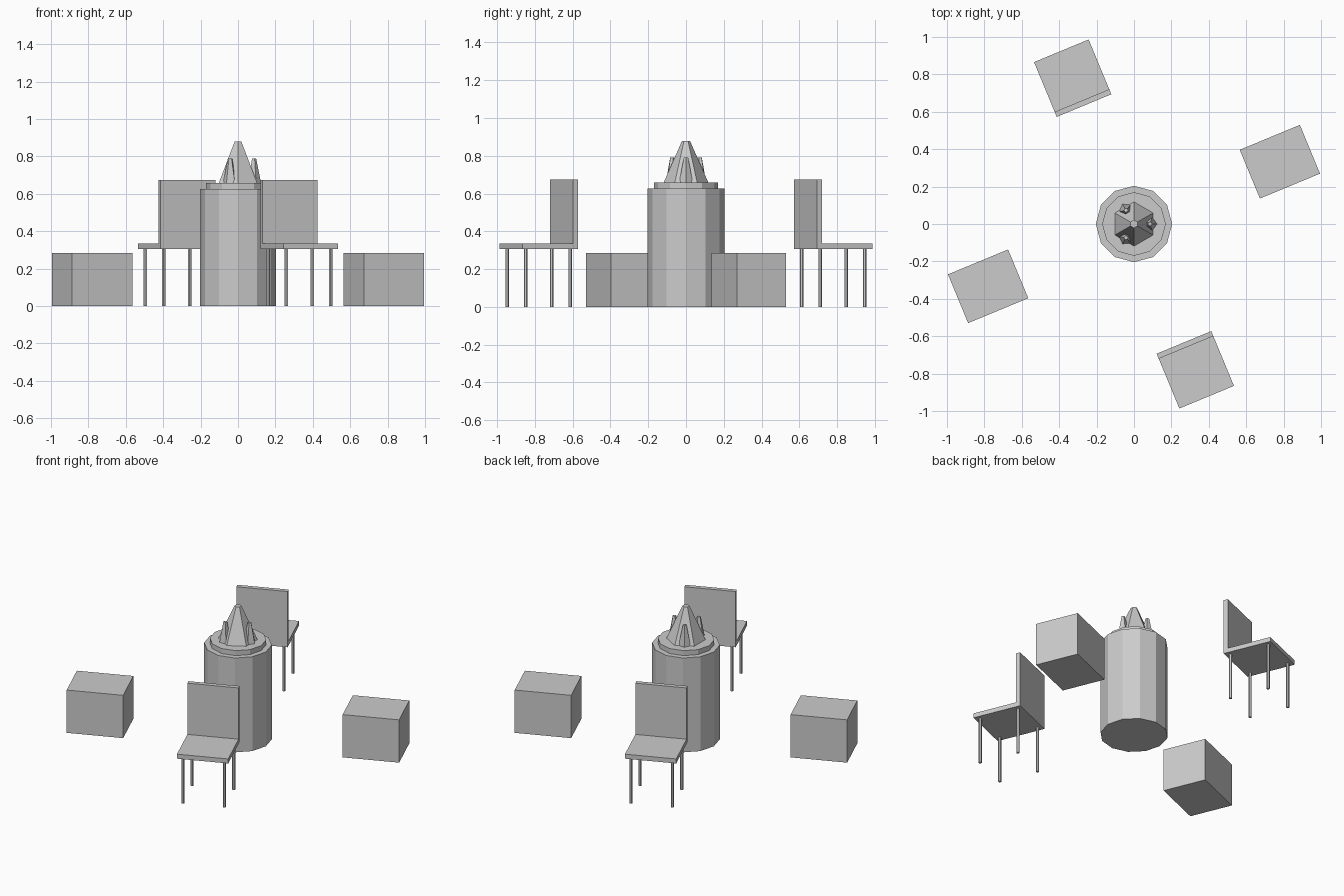
import bpy, math
from mathutils import Matrix, Vector

cube = bpy.data.objects.get("Cube")
if cube:
    bpy.data.objects.remove(cube, do_unlink=True)

GREY = (0.6, 0.6, 0.6, 1.0)
mat = bpy.data.materials.new("plain grey")
mat.use_nodes = True
mat.diffuse_color = GREY
mat.node_tree.nodes["Principled BSDF"].inputs["Base Color"].default_value = GREY


def add_mesh(name, verts, faces, matrix):
    mesh = bpy.data.meshes.new(name)
    mesh.from_pydata([matrix @ Vector(v) for v in verts], [], faces)
    mesh.materials.append(mat)
    obj = bpy.data.objects.new(name, mesh)
    bpy.context.collection.objects.link(obj)
    return obj


def frustum(name, sides, r0, r1, z0, z1, x=0, y=0, start=0, matrix=Matrix()):
    """Flat-sided tapered column; start is the angle of the first corner."""
    verts = []
    for r, z in ((r0, z0), (r1, z1)):
        for i in range(sides):
            a = start + math.tau * i / sides
            verts.append((x + r * math.cos(a), y + r * math.sin(a), z))
    faces = [(i, (i + 1) % sides, sides + (i + 1) % sides, sides + i) for i in range(sides)]
    faces += [tuple(reversed(range(sides))), tuple(range(sides, 2 * sides))]
    return add_mesh(name, verts, faces, matrix)


def box(name, x0, x1, y0, y1, z0, z1, matrix):
    verts = [(x, y, z) for z in (z0, z1) for x, y in ((x0, y0), (x1, y0), (x1, y1), (x0, y1))]
    faces = [(3, 2, 1, 0), (4, 5, 6, 7)] + [(i, (i + 1) % 4, 4 + (i + 1) % 4, 4 + i) for i in range(4)]
    return add_mesh(name, verts, faces, matrix)


# Central pedestal with its collar and spire
frustum("pedestal", 12, 0.204, 0.204, 0, 0.626)
frustum("collar", 12, 0.17, 0.17, 0.626, 0.659)
frustum("spire", 6, 0.118, 0.021, 0.659, 0.879, start=math.pi / 6)

# Small studs leaning on every second face of the spire
for i in range(3):
    a = math.tau * i / 3
    frustum(f"spire_stud_{i + 1}", 5, 0.038, 0.012, 0.659, 0.79,
            0.085 * math.cos(a), 0.085 * math.sin(a), start=a)

# Two chairs and two blocks, each pair opposite across the pedestal
tilt = math.radians(22.5)
for n, turn in enumerate((0, math.pi), 1):
    spin = Matrix.Rotation(turn, 4, 'Z')
    lean = Matrix.Rotation(tilt, 4, 'Z')

    chair = spin @ Matrix.Translation((0.328, -0.78, 0)) @ lean
    box(f"chair_{n}_seat", -0.158, 0.158, -0.158, 0.157, 0.305, 0.335, chair)
    box(f"chair_{n}_backrest", -0.158, 0.158, 0.13, 0.159, 0.305, 0.675, chair)
    for sx in (-1, 1):
        for sy in (-1, 1):
            frustum(f"chair_{n}_leg", 6, 0.01, 0.01, 0, 0.306,
                    sx * 0.128, sy * 0.128, matrix=chair)

    block = spin @ Matrix.Translation((0.78, 0.333, 0)) @ lean
    box(f"block_{n}", -0.174, 0.174, -0.141, 0.141, 0, 0.284, block)
